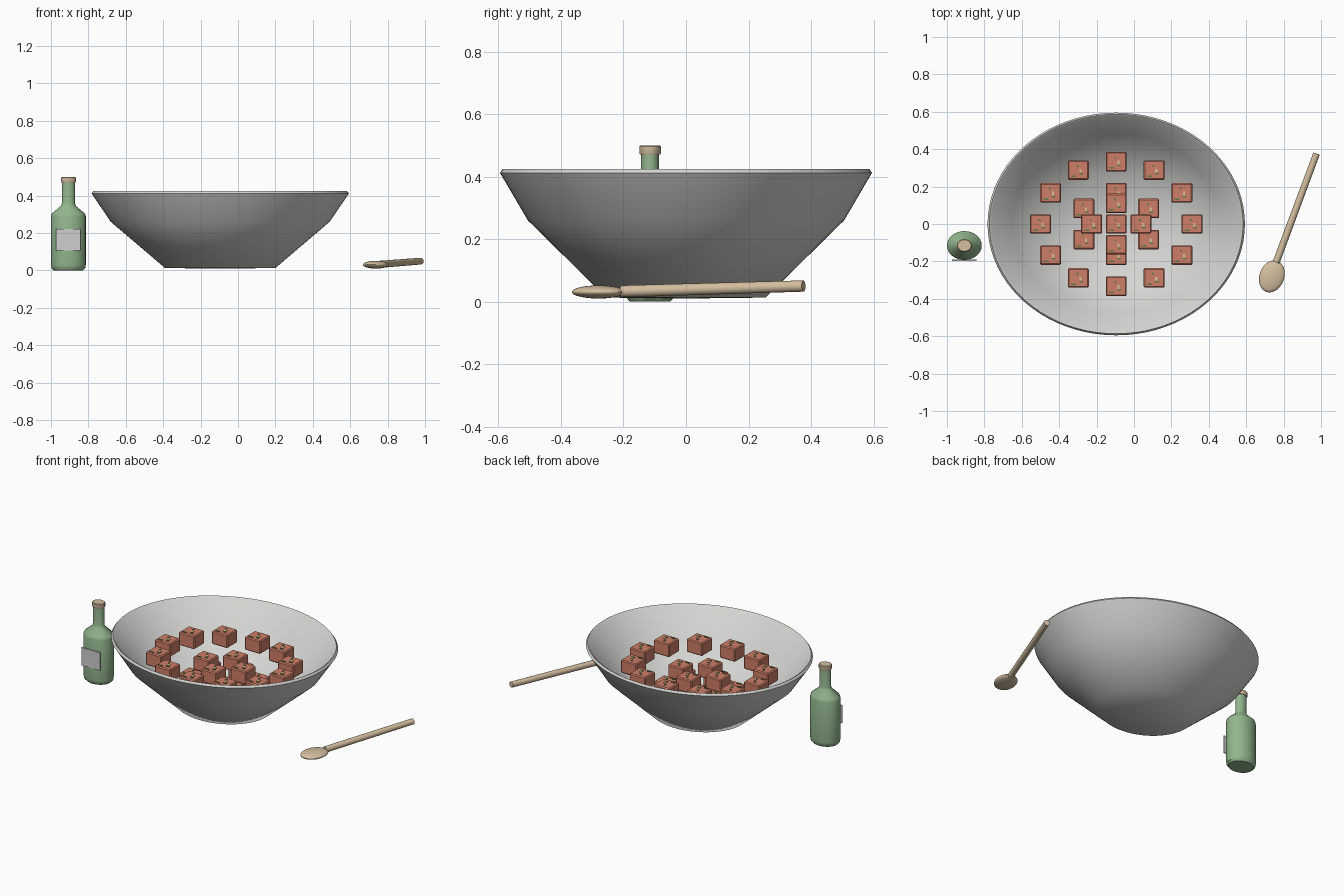
import bpy, bmesh, math
from mathutils import Vector, Matrix

if "Cube" in bpy.data.objects:
    bpy.data.objects.remove(bpy.data.objects["Cube"])


def material(name, rgb):
    m = bpy.data.materials.new(name)
    m.diffuse_color = (*rgb, 1)
    m.use_nodes = True
    m.node_tree.nodes["Principled BSDF"].inputs["Base Color"].default_value = m.diffuse_color
    return m


GREY = material("pale_grey", (0.66, 0.66, 0.64))
SALMON = material("salmon", (0.62, 0.21, 0.14))
GREEN = material("bottle_green", (0.29, 0.46, 0.27))
WOOD = material("pale_wood", (0.66, 0.52, 0.35))
LABEL = material("label_grey", (0.62, 0.62, 0.62))
HERB = material("herb_green", (0.12, 0.2, 0.06))
CREAM = material("cream", (0.7, 0.55, 0.3))


def make(name, bm, mats, angle=None):
    bmesh.ops.recalc_face_normals(bm, faces=bm.faces)
    me = bpy.data.meshes.new(name)
    bm.to_mesh(me)
    bm.free()
    ob = bpy.data.objects.new(name, me)
    bpy.context.collection.objects.link(ob)
    for m in mats:
        me.materials.append(m)
    if angle:
        bpy.ops.object.select_all(action='DESELECT')
        ob.select_set(True)
        bpy.context.view_layer.objects.active = ob
        bpy.ops.object.shade_smooth_by_angle(angle=math.radians(angle))
    return ob


def lathe(name, profile, loc, squash, mat, steps=64, angle=35):
    """Spin an (r, z) profile around z, flattened in y by squash."""
    bm = bmesh.new()
    vs = [bm.verts.new((r, 0, z)) for r, z in profile]
    es = [bm.edges.new(p) for p in zip(vs, vs[1:])]
    bmesh.ops.spin(bm, geom=vs + es, axis=(0, 0, 1), cent=(0, 0, 0),
                   angle=math.tau, steps=steps)
    bmesh.ops.remove_doubles(bm, verts=bm.verts, dist=1e-4)
    bm.transform(Matrix.Translation(loc) @ Matrix.Diagonal((1, squash, 1, 1)))
    return make(name, bm, [mat], angle)


def box(bm, loc, size):
    return bmesh.ops.create_cube(
        bm, size=1, matrix=Matrix.Translation(loc) @ Matrix.Diagonal((*size, 1)))


SQ = 0.865
CX = -0.095

# serving bowl with a thin wall
lathe("bowl", [(0, 0.01), (0.295, 0.013), (0.585, 0.26), (0.688, 0.412),
               (0.678, 0.425), (0.668, 0.42), (0.555, 0.265), (0.29, 0.055), (0, 0.05)],
      (CX, 0, 0), SQ, GREY, 80, 50)

# bottle body, stopper and front label
BX, BY = -0.907, -0.115
lathe("bottle", [(0, 0), (0.078, 0), (0.09, 0.012), (0.093, 0.03), (0.093, 0.29),
                 (0.088, 0.305), (0.04, 0.345), (0.035, 0.36), (0.035, 0.475), (0, 0.475)],
      (BX, BY, 0), 0.83, GREEN, 32)
lathe("stopper", [(0, 0.471), (0.038, 0.471), (0.04, 0.475), (0.04, 0.496),
                  (0.036, 0.5), (0, 0.5)], (BX, BY, 0), 0.86, WOOD, 32)
bm = bmesh.new()
box(bm, (BX, -0.194, 0.164), (0.13, 0.006, 0.115))
make("bottle_label", bm, [LABEL])

# wooden spoon: flattened head and straight round handle
bm = bmesh.new()
bmesh.ops.create_uvsphere(
    bm, u_segments=32, v_segments=16, radius=1,
    matrix=Matrix.Translation((0.737, -0.28, 0.031)) @ Matrix.Rotation(math.radians(-20), 4, 'Z')
    @ Matrix.Diagonal((0.066, 0.088, 0.021, 1)))
make("spoon_head", bm, [WOOD], 40)
a, b = Vector((0.76, -0.205, 0.033)), Vector((0.976, 0.376, 0.05))
bm = bmesh.new()
bmesh.ops.create_cone(
    bm, cap_ends=True, segments=20, radius1=0.019, radius2=0.018, depth=(b - a).length,
    matrix=Matrix.Translation((a + b) / 2) @ (b - a).to_track_quat('Z', 'Y').to_matrix().to_4x4())
make("spoon_handle", bm, [WOOD], 40)


def food_cube(name, x, y, z):
    """Bevelled cube with small seasoning flakes on its top."""
    w, d, h = 0.112, 0.104, 0.084
    bm = bmesh.new()
    box(bm, (x, y, z), (w, d, h))
    bmesh.ops.bevel(bm, geom=bm.edges[:], offset=0.006, segments=1, affect='EDGES')
    make(name, bm, [SALMON])
    bm = bmesh.new()
    flakes = [(0.012, -0.004, 0.012, 0.02, 1), (0.016, -0.02, 0.02, 0.008, 0),
              (-0.025, -0.033, 0.026, 0.008, 0), (-0.005, 0.022, 0.009, 0.012, 0)]
    for fx, fy, sx, sy, idx in flakes:
        verts = box(bm, (x + fx, y + fy, z + h / 2 + 0.001), (sx, sy, 0.005))["verts"]
        for f in {f for v in verts for f in v.link_faces}:
            f.material_index = idx
    make(name + "_seasoning", bm, [HERB, CREAM])


# rings of food cubes: count, x radius, y radius, start angle, height
rings = [(1, 0, 0, 0, 0.13), (6, 0.2, 0.167, 30, 0.165),
         (4, 0.132, 0.11, 0, 0.25), (12, 0.405, 0.333, 0, 0.285)]
for k, (n, rx, ry, start, z) in enumerate(rings):
    for i in range(n):
        t = math.radians(start + 360 * i / n)
        food_cube(f"food_cube_{k}_{i}", CX + rx * math.cos(t), ry * math.sin(t), z)
